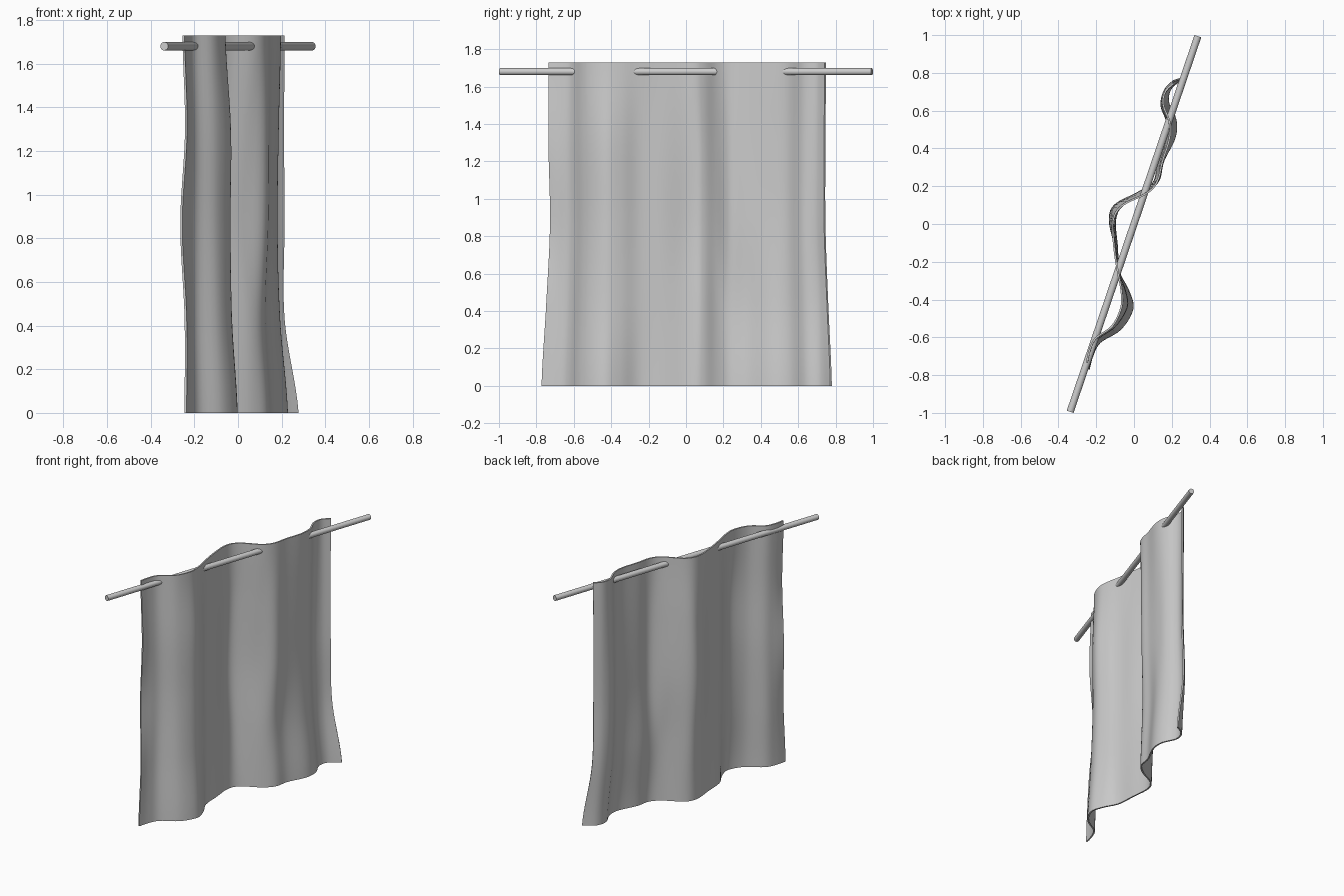
import bpy, math
from mathutils import Vector

if "Cube" in bpy.data.objects:
    bpy.data.objects.remove(bpy.data.objects["Cube"])

ROD_Z, ROD_R = 1.68, 0.019
TOP = 1.73
NU, NV = 5, 10   # subdivisions per profile span / per height span


def catmull(vals, i, t):
    """Smooth value between vals[i] and vals[i+1]."""
    n = len(vals) - 1
    a, b, c, d = (vals[max(0, min(n, k))] for k in (i - 1, i, i + 1, i + 2))
    return 0.5 * (2*b + (c - a)*t + (2*a - 5*b + 4*c - d)*t*t + (3*b - a - 3*c + d)*t**3)


def resample(vals, steps):
    out = [catmull(vals, i, k / steps) for i in range(len(vals) - 1) for k in range(steps)]
    return out + [vals[-1]]


# Curtain folds: y positions along the rod, x at evenly spaced heights
ys = [-.735, -.67, -.605, -.54, -.44, -.35, -.25, -.12, .02, .10, .165, .23, .33, .45, .54, .63, .70, .745]
levels = [
    [-.24, -.22, -.18, -.07, -.008, -.03, -.08, -.09, -.10, -.06, .06, .13, .155, .215, .22, .18, .20, .275],
    [-.24, -.225, -.19, -.09, -.035, -.045, -.08, -.095, -.11, -.08, .05, .11, .13, .18, .185, .15, .165, .21],
    [-.26, -.23, -.19, -.10, -.042, -.05, -.085, -.10, -.128, -.10, .02, .12, .14, .168, .175, .145, .165, .21],
    [-.238, -.225, -.19, -.10, -.04, -.05, -.085, -.10, -.12, -.09, .04, .125, .145, .175, .18, .15, .165, .208],
    [-.25, -.235, -.203, -.115, -.067, -.067, -.086, -.105, -.11, -.06, .07, .125, .15, .187, .188, .155, .165, .21],
]
near_edge = [-.037, -.012, .01, .0, .0]   # waviness of the two side hems
far_edge = [.03, .012, -.003, -.003, .0]

rows = [resample(l, NU) for l in levels]
ycol = resample(ys, NU)
cols = [resample([r[j] for r in rows], NV) for j in range(len(ycol))]
near, far = resample(near_edge, NV), resample(far_edge, NV)
nv = len(near)
verts, faces = [], []
for j, y in enumerate(ycol):
    wn = max(0, -y / 0.74) ** 3
    wf = max(0, y / 0.74) ** 3
    for k in range(nv):
        verts.append((cols[j][k], y + wn * near[k] + wf * far[k], TOP * k / (nv - 1)))
for j in range(len(ycol) - 1):
    for k in range(nv - 1):
        a = j * nv + k
        faces.append((a, a + nv, a + nv + 1, a + 1))
me = bpy.data.meshes.new("curtain")
me.from_pydata(verts, [], faces)
curtain = bpy.data.objects.new("curtain", me)
bpy.context.collection.objects.link(curtain)
sol = curtain.modifiers.new("cloth_thickness", 'SOLIDIFY')
sol.thickness = 0.01
sol.offset = 0
bpy.context.view_layer.objects.active = curtain
curtain.select_set(True)
bpy.ops.object.modifier_apply(modifier=sol.name)
bpy.ops.object.shade_smooth_by_angle(angle=math.radians(40))
curtain.select_set(False)

# Rod, running diagonally through the folds
end = Vector((0.338, 0.994, 0))
bpy.ops.mesh.primitive_cylinder_add(vertices=24, radius=ROD_R, depth=2 * end.length, location=(0, 0, ROD_Z))
rod = bpy.context.object
rod.name = "curtain_rod"
rod.rotation_euler = end.to_track_quat('Z', 'Y').to_euler()
bpy.ops.object.shade_smooth_by_angle(angle=math.radians(40))
